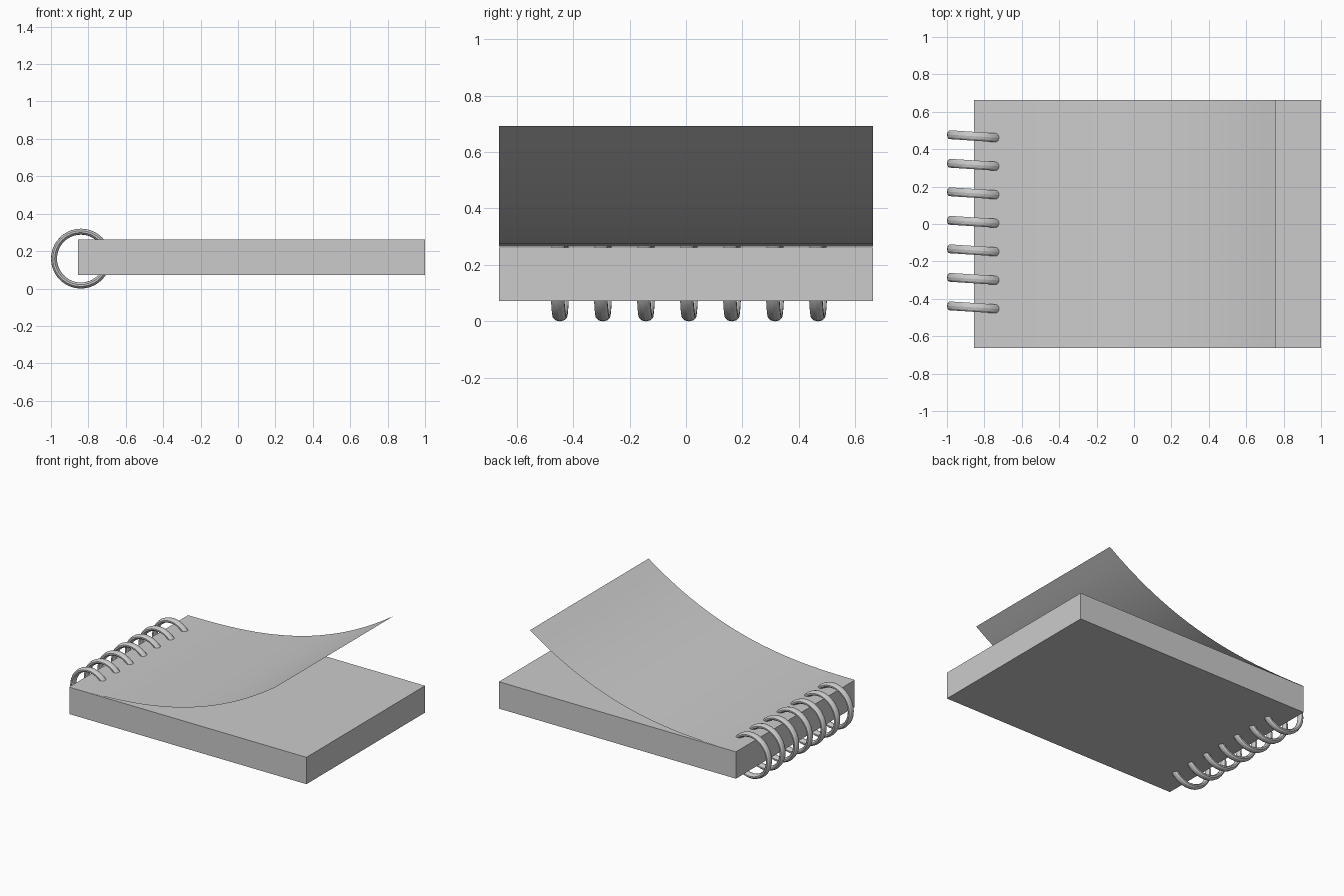
import bpy, bmesh, math

if "Cube" in bpy.data.objects:
    bpy.data.objects.remove(bpy.data.objects["Cube"])

X0, X1, HALF_Y = -0.855, 1.0, 0.663
Z0, Z1 = 0.072, 0.262

# Pad block
bpy.ops.mesh.primitive_cube_add(size=1, location=((X0 + X1) / 2, 0, (Z0 + Z1) / 2))
pad = bpy.context.object
pad.name = "paper_block"
pad.scale = (X1 - X0, 2 * HALF_Y, Z1 - Z0)
bpy.ops.object.transform_apply(location=False, rotation=False, scale=True)

# Curled top page: a single sheet lifting towards +x
SEGS = 20
bm = bmesh.new()
rows = []
for i in range(SEGS + 1):
    t = i / SEGS
    x = X0 + 1.612 * t
    z = Z1 + 0.003 + 0.427 * t ** 2.6
    rows.append([bm.verts.new((x, s * HALF_Y, z)) for s in (-1, 1)])
for a, b in zip(rows, rows[1:]):
    bm.faces.new((a[0], b[0], b[1], a[1]))
mesh = bpy.data.meshes.new("curled_page")
bm.to_mesh(mesh)
bm.free()
page = bpy.data.objects.new("curled_page", mesh)
bpy.context.collection.objects.link(page)
for p in mesh.polygons:
    p.use_smooth = True

# Binding rings: slightly turned, flattened wire
for i in range(7):
    bpy.ops.mesh.primitive_torus_add(
        major_segments=40, minor_segments=10, major_radius=0.144, minor_radius=0.016,
        location=(-0.84, 0.0105 + (i - 3) * 0.1525, 0.16),
        rotation=(math.radians(90), 0, math.radians(-3.7)))
    ring = bpy.context.object
    ring.name = f"binding_ring_{i + 1}"
    ring.scale.z = 1.55
    bpy.ops.object.shade_smooth_by_angle()
